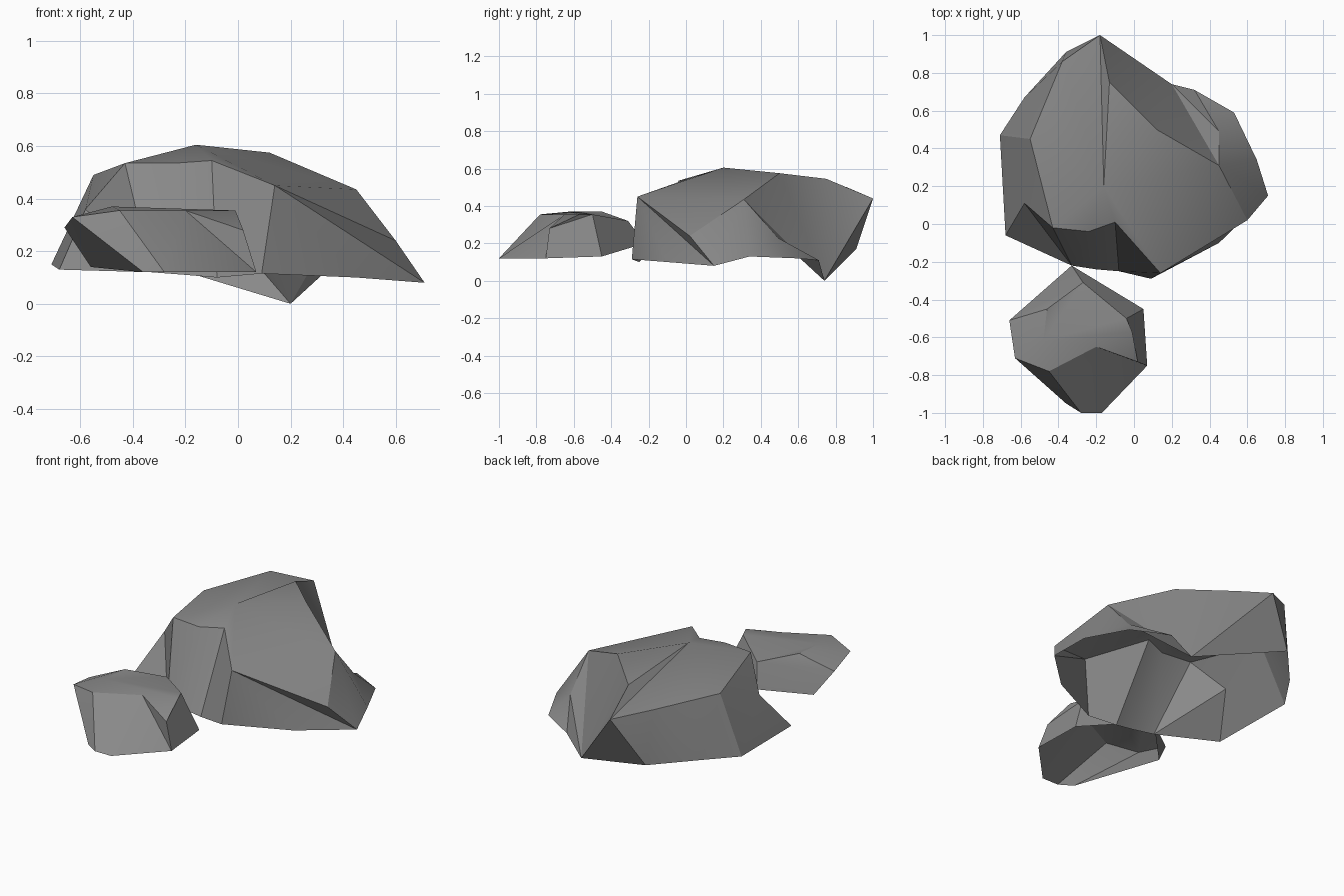
import bpy
import bmesh
import math
from mathutils import Vector

default_cube = bpy.data.objects.get("Cube")
if default_cube:
    bpy.data.objects.remove(default_cube, do_unlink=True)


def make_material(name, color):
    material = bpy.data.materials.new(name)
    material.use_nodes = True
    material.diffuse_color = color
    shader = material.node_tree.nodes["Principled BSDF"]
    shader.inputs["Base Color"].default_value = color
    shader.inputs["Roughness"].default_value = 0.9
    return material


def add_face(bm, corners):
    """Add a face, collapsing corners that the columns share."""
    unique = list(dict.fromkeys(corners))
    if len(unique) > 2:
        bm.faces.new(unique)


def make_rock(name, points, columns, material):
    """Loft an open shell: each column names its ground, middle and shoulder
    point, going counterclockwise; the shoulders close in a fan to the peak.
    Points are given in hundredths of a unit."""
    bm = bmesh.new()
    verts = {key: bm.verts.new(Vector(co) / 100) for key, co in points.items()}
    columns = columns.split()
    for this, following in zip(columns, columns[1:] + columns[:1]):
        ground, middle, shoulder = [verts[key] for key in this]
        next_ground, next_middle, next_shoulder = [verts[key] for key in following]
        add_face(bm, (ground, next_ground, next_middle, middle))
        add_face(bm, (middle, next_middle, next_shoulder, shoulder))
        add_face(bm, (shoulder, next_shoulder, verts["peak"]))

    mesh = bpy.data.meshes.new(name)
    bm.to_mesh(mesh)
    bm.free()
    mesh.materials.append(material)
    rock = bpy.data.objects.new(name, mesh)
    bpy.context.collection.objects.link(rock)

    # Soft facets with crisp breaks
    bpy.ops.object.select_all(action="DESELECT")
    rock.select_set(True)
    bpy.context.view_layer.objects.active = rock
    bpy.ops.object.shade_smooth_by_angle(angle=math.radians(27))
    return rock


stone = make_material("grey stone", (0.25, 0.25, 0.25, 1))

# Large boulder: lower case is the ground edge, capitals the upper corners
large_points = dict(
    a=(9, -29, 11.5), b=(45, -10, 10), c=(71, 15, 8), d=(65, 34, 13),
    e=(53, 59, 12), f=(32, 71, 11), g=(20, 74, 0), h=(-36, 91, 17),
    i=(-58, 67, 17), j=(-71, 47, 15), k=(-68, -6, 13), l=(-33, -22, 12),
    m=(-20, -24, 11), n=(-8, -25, 10),
    M=(60, 2, 24), L=(45, 49, 23), H=(-58, 11, 36),
    A=(14, -26, 45), B=(45, 31, 43.5), C=(12, 50, 57.5), D=(-13, 75, 54.5),
    E=(-18, 100, 44), F=(-38, 86, 50), Q=(-55, 45, 49), G=(-43, -2, 53.5),
    K=(-24, -4, 53.5), J=(-10, 1, 54.5), peak=(-16, 20, 60.5),
)
make_rock(
    "large_boulder", large_points,
    "aAA bAA cAA cMB dBB eLB fLB gLB gBB gCC gDD gEE hEE hFF iFF jQQ "
    "kHQ lHG lGG mKK nJJ",
    stone,
)

# Small boulder in front
small_points = dict(
    a=(7, -75, 12), b=(5, -45, 13), c=(-33, -22, 20), d=(-56, -45, 14),
    f=(-36, -95, 12), g=(-28, -100, 12), h=(-17, -100, 12),
    M=(2, -73, 28), U=(-66, -51, 29),
    R=(-1, -57, 35.5), S=(-4, -50, 35.5), T=(-27, -31, 32), W=(-46, -45, 37),
    V=(-63, -71, 33), X=(-45, -78, 35.5), Y=(-20, -65, 35.5),
    peak=(-48, -62, 37),
)
make_rock(
    "small_boulder", small_points,
    "aMR bSS cTT dUW dVV fVV fXX gXX hYY aYY",
    stone,
)
